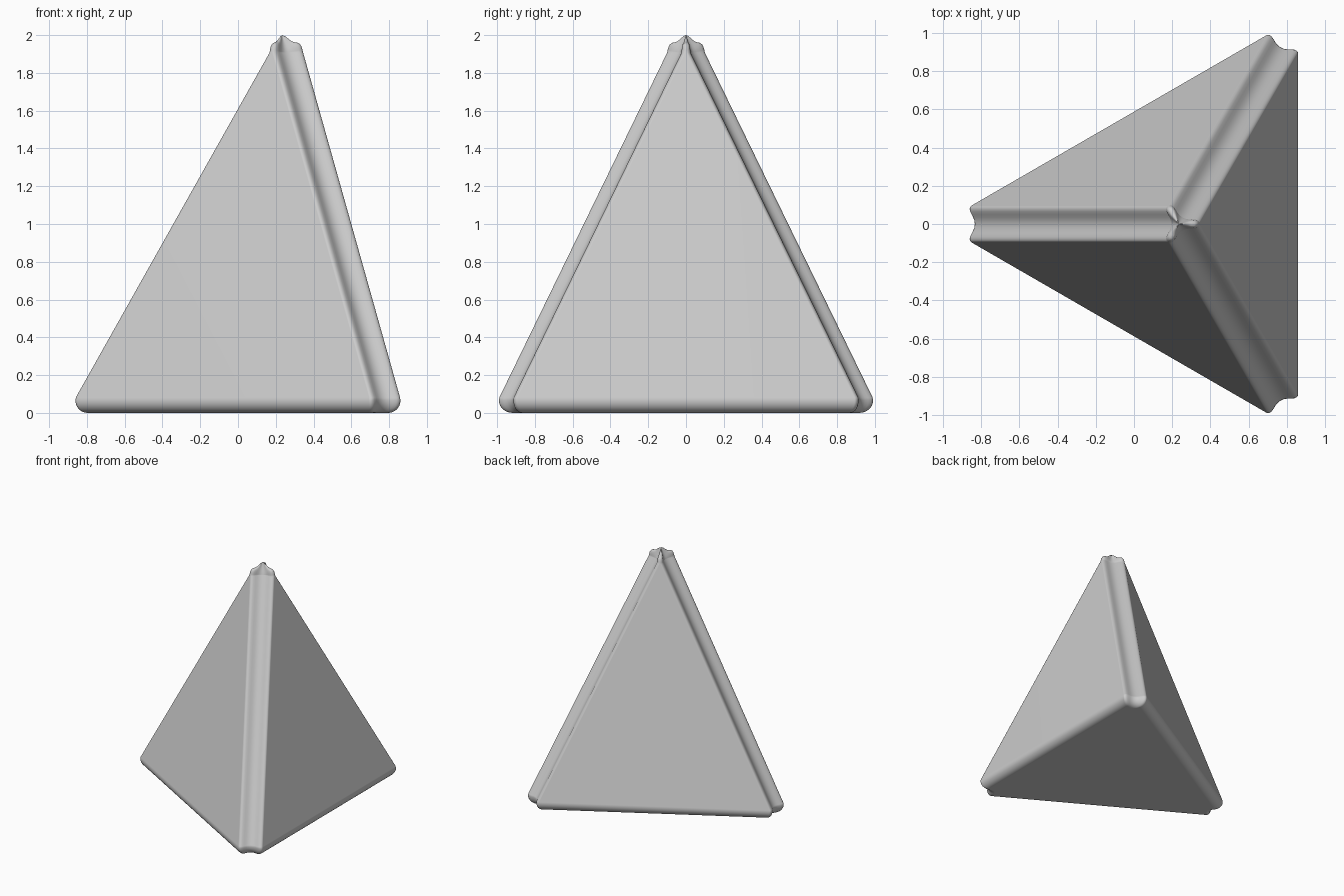
import bpy, bmesh
from math import sin, cos, pi, radians, atan
from mathutils import Vector, Matrix

cube = bpy.data.objects.get("Cube")
if cube:
    bpy.data.objects.remove(cube)

CENTRE_X = 0.234      # vertical axis of the pyramid
SLOPE = 0.281         # inward lean of each side
RIM = 0.065           # radius of the rounded base rim
INNER = 0.561         # distance from axis to centre of the rim rounding
TILT = atan(SLOPE)
FACE_R = INNER + RIM * cos(TILT)
TOP_R = 0.111
LIP = 0.095

# Half of the grooved corner: sideways distance, drop from the sharp corner
half = [(0.095, 0.1645), (0.088, 0.1575), (0.078, 0.155), (0.066, 0.157),
        (0.050, 0.165), (0.034, 0.174), (0.017, 0.180), (0, 0.182)]
corner = [(-b, a) for b, a in half] + half[-2::-1]


def section(reach, inset, z):
    """Horizontal outline: three grooved corners around the axis."""
    pts = []
    for k in range(3):
        turn = Matrix.Rotation(pi + k * 2 * pi / 3, 3, 'Z')
        for b, a in corner:
            side = b * (1 - 0.577 * inset / LIP)
            pts.append(turn @ Vector((2 * reach - a - inset, side, z)))
    return pts


# Rounded rim, then straight sides
rings = []
for i in range(9):
    ang = -pi / 2 + (pi / 2 + TILT) * i / 8
    r = INNER + RIM * cos(ang)
    rings.append(section(FACE_R, FACE_R - r, RIM + RIM * sin(ang)))
top_z = RIM + RIM * sin(TILT) + (FACE_R - TOP_R) / SLOPE
top = section(TOP_R, 0, top_z)
rings.append(top)

# Tip: lobes roll inward while grooves run on to the peak
radii = [p.xy.length for p in top]
low, high = min(radii), max(radii)
for s, lobe_z in [(0.97, 1.922), (0.92, 1.940), (0.85, 1.952), (0.75, 1.959),
                  (0.6, 1.962), (0.45, 1.967), (0.3, 1.980), (0.15, 1.993)]:
    ring = []
    for p, r in zip(top, radii):
        w = (r - low) / (high - low)
        groove_z = top_z + (1 - s) * (2 - top_z)
        ring.append(Vector((p.x * s, p.y * s, w * lobe_z + (1 - w) * groove_z)))
    rings.append(ring)

bm = bmesh.new()
shift = Vector((CENTRE_X, 0, 0))
loops = [[bm.verts.new(p + shift) for p in ring] for ring in rings]
n = len(loops[0])
for lower, upper in zip(loops, loops[1:]):
    for i in range(n):
        j = (i + 1) % n
        bm.faces.new((lower[i], lower[j], upper[j], upper[i]))
peak = bm.verts.new((CENTRE_X, 0, 2))
for i in range(n):
    bm.faces.new((loops[-1][i], loops[-1][(i + 1) % n], peak))
bm.faces.new(loops[0][::-1])
bmesh.ops.recalc_face_normals(bm, faces=bm.faces)

mesh = bpy.data.meshes.new("grooved_pyramid")
bm.to_mesh(mesh)
bm.free()
body = bpy.data.objects.new("grooved_pyramid", mesh)
bpy.context.collection.objects.link(body)

# Plain grey finish
grey = bpy.data.materials.new("plain_grey")
grey.use_nodes = True
colour = (0.6, 0.6, 0.6, 1)
grey.diffuse_color = colour
grey.node_tree.nodes["Principled BSDF"].inputs["Base Color"].default_value = colour
mesh.materials.append(grey)

# Smooth rounding with flat sides
bpy.ops.object.select_all(action='DESELECT')
body.select_set(True)
bpy.context.view_layer.objects.active = body
bpy.ops.object.shade_smooth_by_angle(angle=radians(60))
weighted = body.modifiers.new("flat_sides", 'WEIGHTED_NORMAL')
weighted.keep_sharp = True
